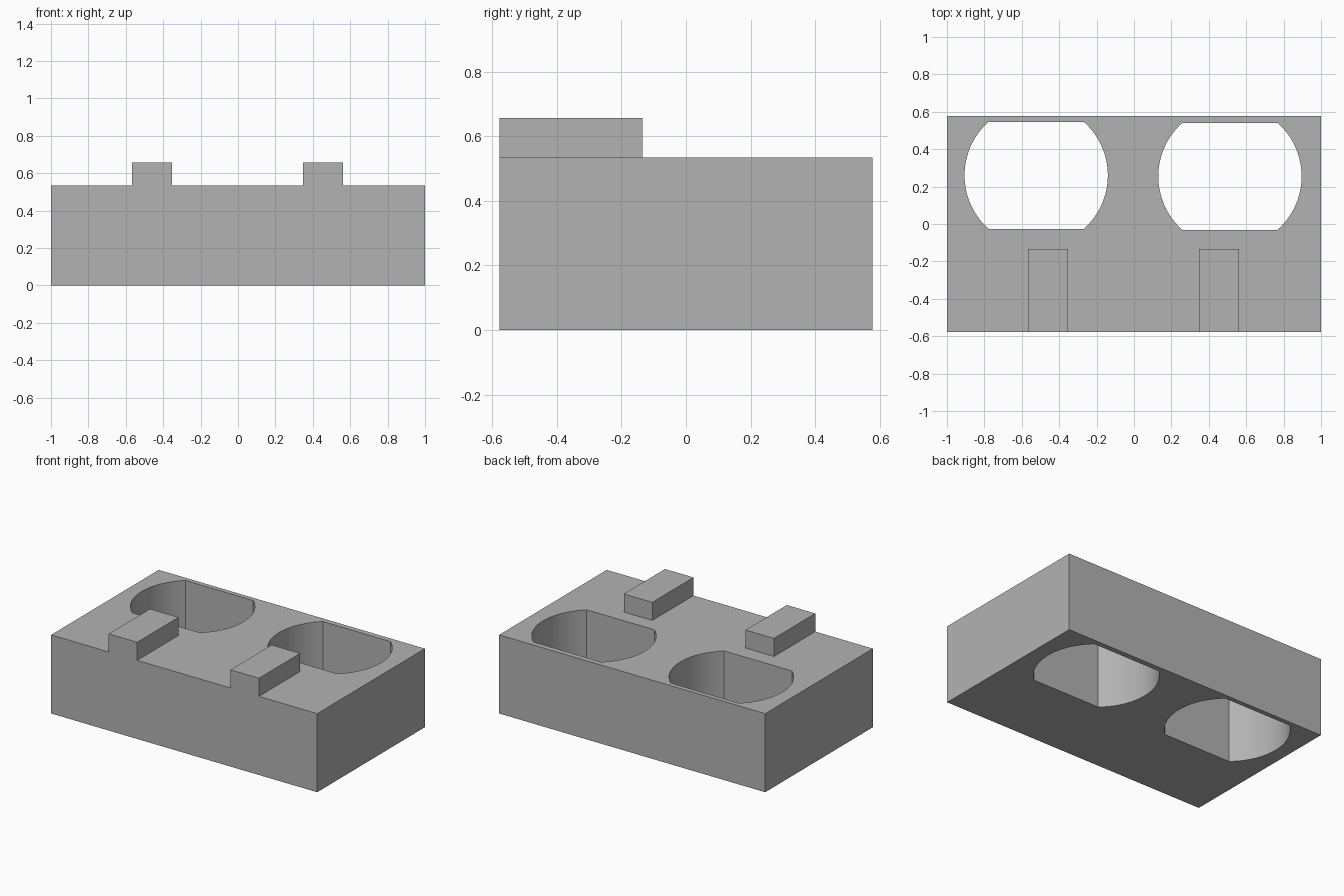
import bpy
import bmesh
import math

if "Cube" in bpy.data.objects:
    bpy.data.objects.remove(bpy.data.objects["Cube"], do_unlink=True)

HALF_DEPTH = 0.578
BLOCK_TOP = 0.534
PEG_TOP = 0.657

grey = bpy.data.materials.new("plain grey")
grey.use_nodes = True
colour = (0.45, 0.45, 0.45, 1)
grey.diffuse_color = colour
grey.node_tree.nodes["Principled BSDF"].inputs["Base Color"].default_value = colour


def prism(name, outline, z0, z1):
    """Extrude a flat outline upwards from z0 to z1."""
    bm = bmesh.new()
    base = bm.faces.new([bm.verts.new((x, y, z0)) for x, y in outline])
    top = bmesh.ops.extrude_face_region(bm, geom=[base])["geom"]
    verts = [v for v in top if isinstance(v, bmesh.types.BMVert)]
    bmesh.ops.translate(bm, verts=verts, vec=(0, 0, z1 - z0))
    bmesh.ops.recalc_face_normals(bm, faces=bm.faces)
    mesh = bpy.data.meshes.new(name)
    bm.to_mesh(mesh)
    bm.free()
    mesh.materials.append(grey)
    obj = bpy.data.objects.new(name, mesh)
    bpy.context.collection.objects.link(obj)
    return obj


def rectangle(x0, x1, y0, y1):
    return [(x0, y0), (x1, y0), (x1, y1), (x0, y1)]


def flattened_circle(cx, cy, radius, half_height, steps=32):
    """Circle with its front and back cut off straight."""
    limit = math.asin(half_height / radius)
    angles = [-limit + 2 * limit * i / steps for i in range(steps + 1)]
    arc = [(radius * math.cos(a), radius * math.sin(a)) for a in angles]
    return [(cx + s * x, cy + s * y) for s in (1, -1) for x, y in arc]


def combine(target, helper, operation):
    """Apply a boolean and remove its helper."""
    mod = target.modifiers.new(helper.name, "BOOLEAN")
    mod.object = helper
    mod.operation = operation
    mod.solver = "EXACT"
    helper.hide_render = True
    bpy.context.view_layer.objects.active = target
    bpy.ops.object.modifier_apply(modifier=mod.name)
    bpy.data.objects.remove(helper, do_unlink=True)


# Main block
block = prism("block_with_pegs", rectangle(-1, 1, -HALF_DEPTH, HALF_DEPTH), 0, BLOCK_TOP)

# Raised pegs along the front edge
for x in (-0.46, 0.455):
    peg = prism("peg", rectangle(x - 0.107, x + 0.107, -HALF_DEPTH, -0.135), BLOCK_TOP, PEG_TOP)
    combine(block, peg, "UNION")

# Through holes with flattened sides
for x, y in ((-0.523, 0.26), (0.513, 0.255)):
    cutter = prism("hole_cutter", flattened_circle(x, y, 0.383, 0.286), -0.1, 0.8)
    combine(block, cutter, "DIFFERENCE")

bpy.ops.object.select_all(action="DESELECT")
block.select_set(True)
bpy.context.view_layer.objects.active = block
bpy.ops.object.shade_smooth_by_angle(angle=math.radians(30))
